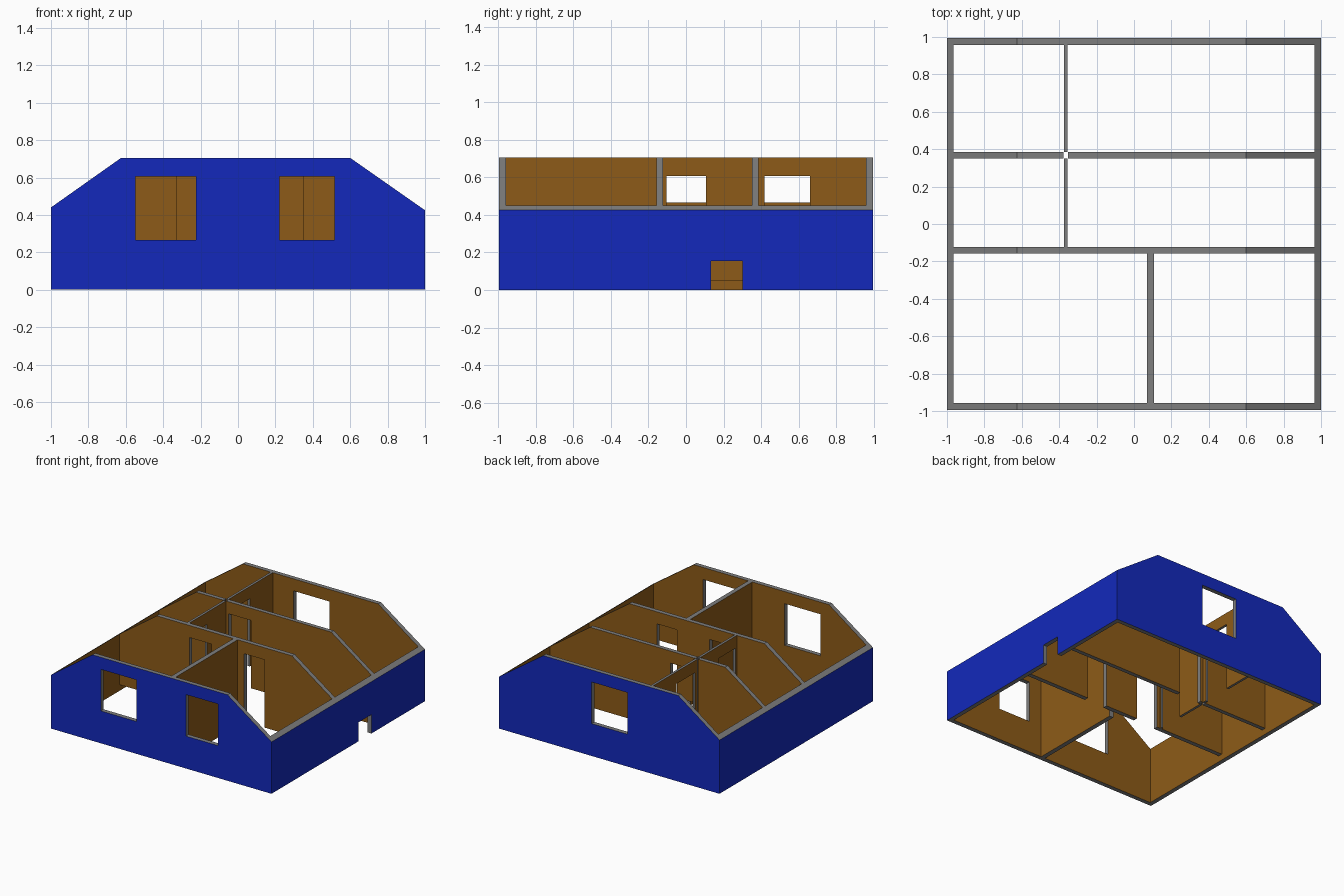
import bpy, bmesh
from mathutils import Vector

if "Cube" in bpy.data.objects:
    bpy.data.objects.remove(bpy.data.objects["Cube"])

TOP, DOOR, SILL = 0.705, 0.606, 0.265  # wall top, opening head, window sill
FLOOR = 0.05                           # underside of the interior walls
Y, T = 0.994, 0.036                    # half depth, outer wall thickness


def material(name, rgb):
    m = bpy.data.materials.new(name)
    m.diffuse_color = (*rgb, 1)
    m.use_nodes = True
    m.node_tree.nodes["Principled BSDF"].inputs["Base Color"].default_value = m.diffuse_color
    return m


MATS = [material("cut_grey", (0.21, 0.21, 0.21)),
        material("outside_blue", (0.0065, 0.022, 0.50)),
        material("inside_brown", (0.27, 0.105, 0.009))]

# Sloping attic planes: point on plane, outward normal
SLOPES = [(Vector((-1, 0, 0.44)), Vector((-0.265, 0, 0.375)).normalized()),
          (Vector((1, 0, 0.425)), Vector((0.28, 0, 0.40)).normalized())]


def wall(name, axis, start, end, a, b, bottom, openings=()):
    """Wall running along axis (0=x, 1=y), between a and b across it.
    openings: (from, to, z_low, z_high)."""
    us = sorted({start, end, *[v for o in openings for v in o[:2]]})
    zs = sorted({bottom, TOP, *[v for o in openings for v in o[2:]]})
    bm = bmesh.new()
    cache = {}

    def vert(i, k, j):
        if (i, k, j) not in cache:
            u, w = us[i], (a, b)[k]
            cache[i, k, j] = bm.verts.new((u, w, zs[j]) if axis == 0 else (w, u, zs[j]))
        return cache[i, k, j]

    def solid(i, j):
        if not (0 <= i < len(us) - 1 and 0 <= j < len(zs) - 1):
            return False
        u, z = (us[i] + us[i + 1]) / 2, (zs[j] + zs[j + 1]) / 2
        return not any(o[0] < u < o[1] and o[2] < z < o[3] for o in openings)

    for i in range(len(us) - 1):
        for j in range(len(zs) - 1):
            if not solid(i, j):
                continue
            for k in (0, 1):
                bm.faces.new([vert(i, k, j), vert(i + 1, k, j),
                              vert(i + 1, k, j + 1), vert(i, k, j + 1)])
            # reveals, ends, top and bottom
            for di, dj, p, q in ((-1, 0, (0, 0), (0, 1)), (1, 0, (1, 0), (1, 1)),
                                 (0, -1, (0, 0), (1, 0)), (0, 1, (0, 1), (1, 1))):
                if not solid(i + di, j + dj):
                    bm.faces.new([vert(i + p[0], 0, j + p[1]), vert(i + q[0], 0, j + q[1]),
                                  vert(i + q[0], 1, j + q[1]), vert(i + p[0], 1, j + p[1])])

    # trim to the attic slopes
    for co, no in SLOPES:
        geom = bm.verts[:] + bm.edges[:] + bm.faces[:]
        bmesh.ops.bisect_plane(bm, geom=geom, dist=1e-5, plane_co=co, plane_no=no,
                               clear_outer=True)
        rim = [e for e in bm.edges if e.is_boundary]
        if rim:
            bmesh.ops.holes_fill(bm, edges=rim, sides=0)
    bmesh.ops.recalc_face_normals(bm, faces=bm.faces[:])

    # blue outside, brown room faces, grey cut faces
    for f in bm.faces:
        c, n = f.calc_center_median(), f.normal
        f.material_index = 0
        if (abs(c.x) > 0.999 and abs(n.x) > 0.9) or (abs(c.y) > Y - 0.001 and abs(n.y) > 0.9):
            f.material_index = 1
        elif abs(n[1 - axis]) > 0.9:
            f.material_index = 2
    me = bpy.data.meshes.new(name)
    bm.to_mesh(me)
    bm.free()
    for m in MATS:
        me.materials.append(m)
    bpy.context.collection.objects.link(bpy.data.objects.new(name, me))


# Outer walls
wall("front_wall", 0, -1, 1, -Y, -Y + T, 0,
     [(-0.548, -0.225, SILL, DOOR), (0.223, 0.515, SILL, DOOR)])
wall("back_wall", 0, -1, 1, Y - T, Y, 0, [(-0.167, 0.16, SILL, DOOR)])
wall("left_wall", 1, -Y + T, Y - T, -1, -1 + T, 0)
wall("right_wall", 1, -Y + T, Y - T, 1 - T, 1, 0, [(0.134, 0.30, 0, 0.155)])

# Cross walls
XI = 1 - T
wall("front_cross_wall", 0, -XI, XI, -0.158, -0.122, FLOOR,
     [(-0.33, -0.13, FLOOR, DOOR), (0.167, 0.35, FLOOR, DOOR)])
wall("rear_cross_wall_left", 0, -XI, -0.377, 0.351, 0.385, FLOOR)
wall("rear_cross_wall_right", 0, -0.354, XI, 0.351, 0.385, FLOOR,
     [(-0.33, -0.13, FLOOR, DOOR)])

# Partitions between rooms
wall("front_partition", 1, -Y + T, -0.158, 0.07, 0.107, 0)
wall("middle_partition", 1, -0.122, 0.351, -0.375, -0.355, FLOOR,
     [(-0.105, 0.107, FLOOR, DOOR)])
wall("rear_partition", 1, 0.385, Y - T, -0.375, -0.355, FLOOR,
     [(0.417, 0.66, FLOOR, DOOR)])
